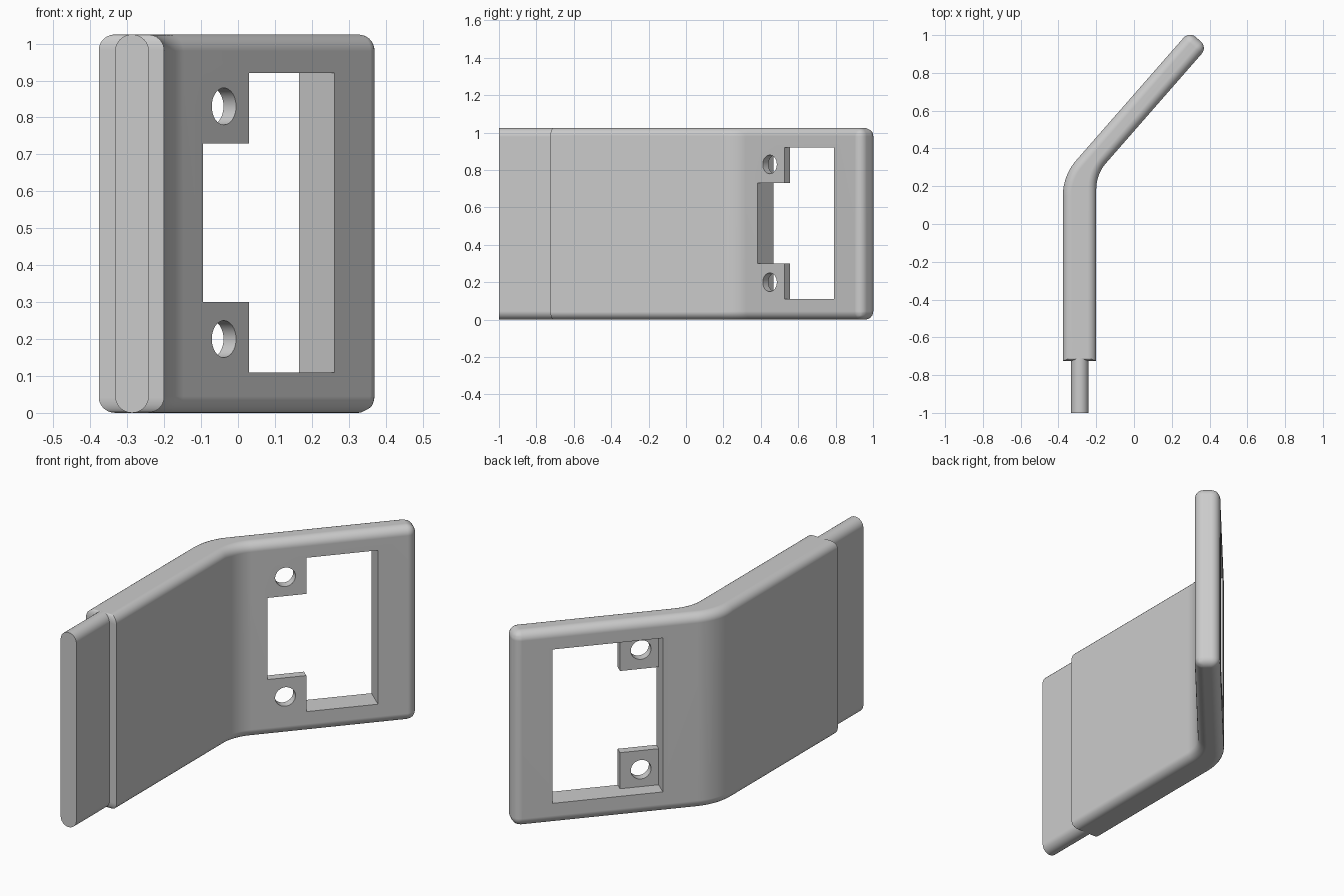
import bpy
import bmesh
from math import radians, sin, cos, tan, pi
from mathutils import Matrix, Vector

if "Cube" in bpy.data.objects:
    bpy.data.objects.remove(bpy.data.objects["Cube"], do_unlink=True)

HEIGHT = 1.025
BEND = radians(41.2)
ARM = Matrix.Rotation(-BEND, 4, 'Z')   # local x = across the arm, y = along it
BACK, FRONT, TIP = -0.452, -0.324, 0.96
LEFT, RIGHT, FOOT = -0.377, -0.2, -0.725

grey = bpy.data.materials.new("light grey")
grey.use_nodes = True
grey.diffuse_color = (0.6, 0.6, 0.6, 1)
grey.node_tree.nodes["Principled BSDF"].inputs["Base Color"].default_value = (0.6, 0.6, 0.6, 1)


def make_object(name, bm):
    bmesh.ops.recalc_face_normals(bm, faces=bm.faces)
    mesh = bpy.data.meshes.new(name)
    bm.to_mesh(mesh)
    bm.free()
    mesh.materials.append(grey)
    obj = bpy.data.objects.new(name, mesh)
    bpy.context.collection.objects.link(obj)
    return obj


def prism(points, direction):
    bm = bmesh.new()
    face = bm.faces.new([bm.verts.new(p) for p in points])
    new = bmesh.ops.extrude_face_region(bm, geom=[face])["geom"]
    bmesh.ops.translate(bm, vec=direction, verts=[v for v in new if isinstance(v, bmesh.types.BMVert)])
    return bm


def apply(obj, kind, **settings):
    mod = obj.modifiers.new(kind.title(), kind)
    for key, value in settings.items():
        setattr(mod, key, value)
    bpy.ops.object.select_all(action='DESELECT')
    bpy.context.view_layer.objects.active = obj
    obj.select_set(True)
    bpy.ops.object.modifier_apply(modifier=mod.name)


def smooth(obj):
    bpy.ops.object.select_all(action='DESELECT')
    bpy.context.view_layer.objects.active = obj
    obj.select_set(True)
    bpy.ops.object.shade_smooth_by_angle(angle=radians(30))
    obj.modifiers.new("Weighted Normal", 'WEIGHTED_NORMAL').keep_sharp = True


def bend_arc(wall_x, corner_y, radius, steps=10):
    """Fillet between the straight wall and the angled arm."""
    cy = corner_y - radius * tan(BEND / 2)
    return [Vector((wall_x + radius - radius * cos(BEND * i / steps),
                    cy + radius * sin(BEND * i / steps), 0)) for i in range(steps + 1)]


def cut_away(obj, bm):
    bm.transform(ARM)
    cutter = make_object("cutter", bm)
    cutter.hide_render = True
    apply(obj, 'BOOLEAN', object=cutter, operation='DIFFERENCE', solver='EXACT')
    bpy.data.objects.remove(cutter, do_unlink=True)


def box(across, along, up):
    corners = [(across[i], along[j], up[0]) for i, j in ((0, 0), (1, 0), (1, 1), (0, 1))]
    return prism(corners, (0, 0, up[1] - up[0]))


# Bent plate: outline seen from above, extruded upward
outline = [Vector((LEFT, FOOT, 0))] + bend_arc(LEFT, 0.256, 0.29)
outline += [ARM @ Vector((BACK, TIP, 0)), ARM @ Vector((FRONT, TIP, 0))]
outline += bend_arc(RIGHT, 0.263, 0.21)[::-1] + [Vector((RIGHT, FOOT, 0))]
bm = prism(outline, (0, 0, HEIGHT))

# Rounded rims and arm tip, with a finer edge at the foot
weight = bm.edges.layers.float.new("bevel_weight_edge")
for e in bm.edges:
    a, b = (v.co for v in e.verts)
    upright = abs(a.z - b.z) > 0.1
    at_foot = max(a.y, b.y) < FOOT + 0.01
    if upright:
        e[weight] = 1.0 if a.y > 0.8 else 0.0
    else:
        e[weight] = 0.4 if at_foot else 1.0
plate = make_object("bent_plate", bm)
apply(plate, 'BEVEL', width=0.045, segments=6, limit_method='WEIGHT', use_clamp_overlap=False)

# Window with a pocket behind two thin tabs
TAB_BACK = FRONT - 0.045
cut_away(plate, box((BACK - 0.1, TAB_BACK), (0.225, 0.767), (0.11, 0.92)))
cut_away(plate, box((BACK - 0.1, FRONT + 0.1), (0.415, 0.767), (0.11, 0.92)))
cut_away(plate, box((BACK - 0.1, FRONT + 0.1), (0.225, 0.767), (0.30, 0.73)))

# Screw holes through the tabs
for z in (0.2, 0.83):
    ring = [(TAB_BACK - 0.03, 0.312 + 0.05 * cos(i * pi / 16), z + 0.05 * sin(i * pi / 16))
            for i in range(32)]
    cut_away(plate, prism(ring, (0.15, 0, 0)))
smooth(plate)

# Tongue with fully rounded top and bottom
R, MID = 0.046, -0.287
section = [(MID + R * cos(i * pi / 12), -1, HEIGHT - R + R * sin(i * pi / 12)) for i in range(13)]
section += [(MID - R * cos(i * pi / 12), -1, R - R * sin(i * pi / 12)) for i in range(13)]
tongue = make_object("tongue", prism(section, (0, 0.31, 0)))
smooth(tongue)
